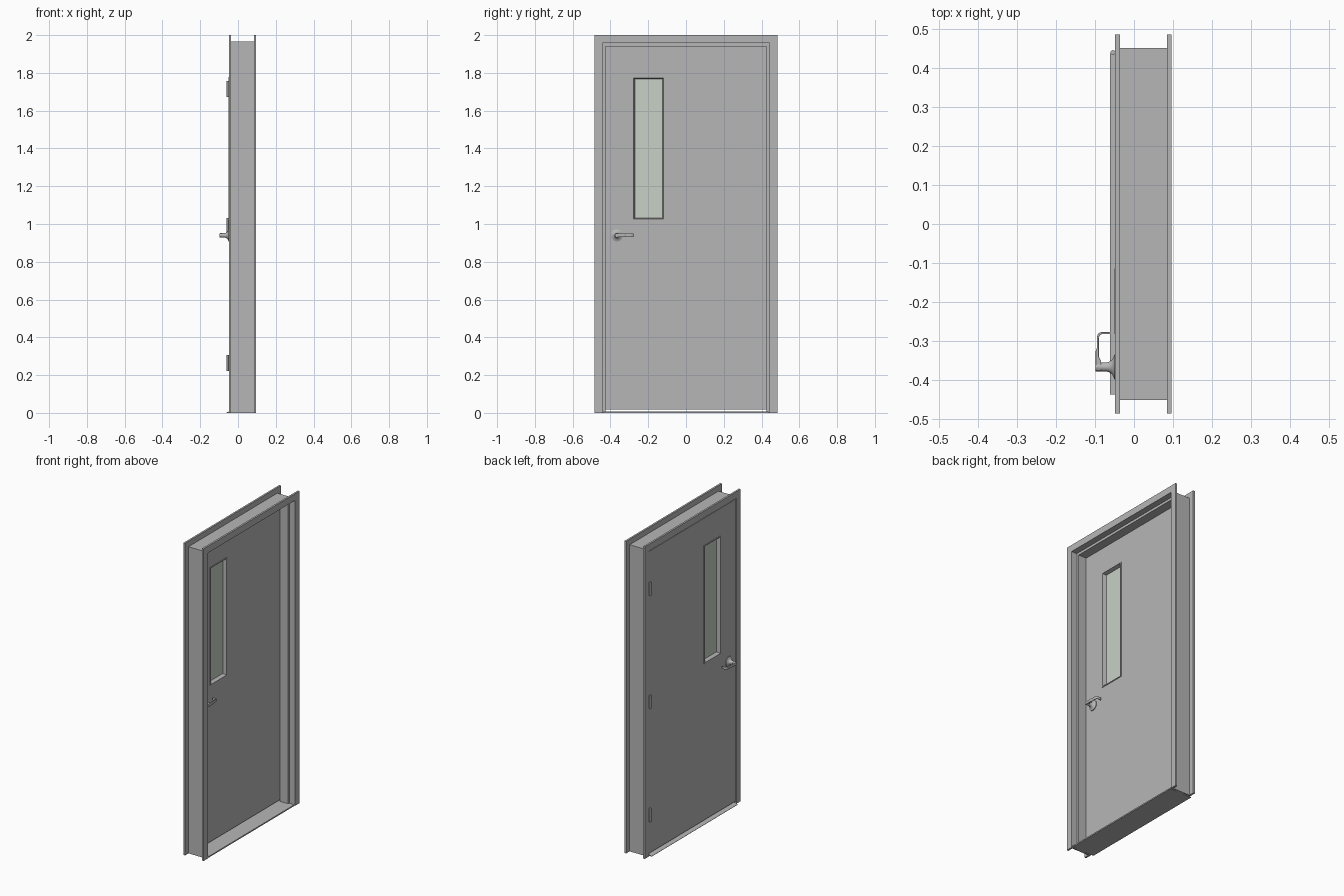
import bpy, bmesh, math

if "Cube" in bpy.data.objects:
    bpy.data.objects.remove(bpy.data.objects["Cube"])


def material(name, rgb):
    m = bpy.data.materials.new(name)
    m.diffuse_color = (*rgb, 1)
    m.use_nodes = True
    m.node_tree.nodes["Principled BSDF"].inputs["Base Color"].default_value = m.diffuse_color
    return m


GREY = material("grey_metal", (0.47, 0.47, 0.47))
GLASS = material("pale_green_glass", (0.58, 0.635, 0.565))


def finish(name, bm, mat=GREY, smooth=False):
    bmesh.ops.recalc_face_normals(bm, faces=bm.faces)
    me = bpy.data.meshes.new(name)
    bm.to_mesh(me)
    bm.free()
    ob = bpy.data.objects.new(name, me)
    bpy.context.collection.objects.link(ob)
    me.materials.append(mat)
    if smooth:
        bpy.context.view_layer.objects.active = ob
        ob.select_set(True)
        bpy.ops.object.shade_smooth_by_angle(angle=math.radians(35))
        ob.select_set(False)
    return ob


def bridge(bm, a, b, closed=True):
    n = len(a)
    for i in range(n if closed else n - 1):
        j = (i + 1) % n
        bm.faces.new((a[i], a[j], b[j], b[i]))


def box(name, x0, x1, y0, y1, z0, z1, mat=GREY):
    bm = bmesh.new()
    bmesh.ops.create_cube(bm, size=1)
    for v in bm.verts:
        v.co = ((x0 + x1) / 2 + v.co.x * (x1 - x0),
                (y0 + y1) / 2 + v.co.y * (y1 - y0),
                (z0 + z1) / 2 + v.co.z * (z1 - z0))
    return finish(name, bm, mat)


def rect_ring(name, loops):
    """Join rectangles (x, y0, y1, z0, z1) in a cycle, leaving a through hole."""
    bm = bmesh.new()
    rings = [[bm.verts.new((x, y, z)) for y, z in ((a, c), (b, c), (b, d), (a, d))]
             for x, a, b, c, d in loops]
    for i, r in enumerate(rings):
        bridge(bm, r, rings[(i + 1) % len(rings)])
    return finish(name, bm)


def prism(name, pts, axis, lo, hi):
    """Extrude a 2D outline along z (outline x,y) or y (outline x,z)."""
    bm = bmesh.new()
    place = (lambda p, h: (p[0], p[1], h)) if axis == 'z' else (lambda p, h: (p[0], h, p[1]))
    a = [bm.verts.new(place(p, lo)) for p in pts]
    b = [bm.verts.new(place(p, hi)) for p in pts]
    bm.faces.new(a)
    bm.faces.new(b)
    bridge(bm, a, b)
    return finish(name, bm)


# frame: jamb profile (x, outward offset) mitred around three sides
W, H = 0.442, 1.957
profile = [(-0.048, 0), (-0.048, 0.043), (-0.036, 0.043), (-0.036, 0.008),
           (0.084, 0.008), (0.084, 0.043), (0.096, 0.043), (0.096, 0),
           (0.057, 0), (0.057, -0.016), (0, -0.016), (0, 0)]
bm = bmesh.new()
sections = []
for side, top in ((-1, 0), (-1, 1), (1, 1), (1, 0)):
    sections.append([bm.verts.new((x, side * (W + d), (H + d) * top)) for x, d in profile])
for a, b in zip(sections, sections[1:]):
    bridge(bm, a, b)
bm.faces.new(sections[0])
bm.faces.new(sections[-1])
finish("door_frame", bm)

# threshold with a sloped outer lip
prism("threshold", [(-0.062, 0), (0.094, 0), (0.094, 0.008), (-0.044, 0.008), (-0.062, 0.002)],
      'y', -0.436, 0.436)

# door leaf with window opening
X0, X1 = -0.046, -0.001
outer = (-0.438, 0.438, 0.018, 1.953)
inner = (-0.276, -0.120, 1.028, 1.772)
rect_ring("door_leaf", [(X0, *outer), (X1, *outer), (X1, *inner), (X0, *inner)])


# window trim, bevelled towards the glass on both sides
def window(d):
    return (inner[0] - d, inner[1] + d, inner[2] - d, inner[3] + d)


MID = (X0 + X1) / 2
for name, face, s in (("window_trim_outside", X0, -1), ("window_trim_inside", X1, 1)):
    rect_ring(name, [(face - s * 0.001, *window(0.006)), (face + s * 0.004, *window(0.006)),
                     (face + s * 0.004, *window(0.001)), (MID + s * 0.003, *window(-0.005)),
                     (MID + s * 0.003, *window(0.0))])
box("window_glass", MID - 0.003, MID + 0.003, *window(-0.002), GLASS)

# hinges: knuckle and leaf
for n, z in (("bottom", 0.265), ("middle", 0.99), ("top", 1.715)):
    bm = bmesh.new()
    bmesh.ops.create_cone(bm, cap_ends=True, segments=16, radius1=0.006, radius2=0.006, depth=0.085)
    bmesh.ops.translate(bm, verts=bm.verts, vec=(-0.054, 0.439, z))
    finish(n + "_hinge_knuckle", bm, smooth=True)
    box(n + "_hinge_leaf", -0.054, -0.03, 0.4375, 0.4425, z - 0.0425, z + 0.0425)

# lever handles on both faces: flared rose with neck, and returned lever
HY, HZ = -0.366, 0.94
rose = [(0, 0), (0.032, 0), (0.032, 0.004), (0.027, 0.006), (0.019, 0.010),
        (0.014, 0.016), (0.0115, 0.024), (0.011, 0.052), (0, 0.052)]
lever = [(0.052, -0.375), (0.052, -0.325), (0.049, -0.318), (0.049, -0.290), (0.046, -0.281),
         (0.040, -0.277), (0.016, -0.277), (0.016, -0.282), (0.038, -0.282), (0.042, -0.285),
         (0.044, -0.292), (0.044, -0.340), (0.038, -0.352), (0.038, -0.375)]
for name, face, s in (("outside", X0, -1), ("inside", X1, 1)):
    bm = bmesh.new()
    N = 32
    rings = [[bm.verts.new((face + s * h, HY + r * math.cos(2 * math.pi * i / N),
                            HZ + r * math.sin(2 * math.pi * i / N))) for i in range(N)]
             for r, h in rose[1:-1]]
    for a, b in zip(rings, rings[1:]):
        bridge(bm, a, b)
    bm.faces.new(rings[0])
    bm.faces.new(rings[-1])
    finish(name + "_handle_rose", bm, smooth=True)
    ob = prism(name + "_handle_lever", [(face + s * h, y) for h, y in lever],
               'z', HZ - 0.009, HZ + 0.009)
    bev = ob.modifiers.new("soft_edges", 'BEVEL')
    bev.width = 0.0015
    bev.segments = 2
